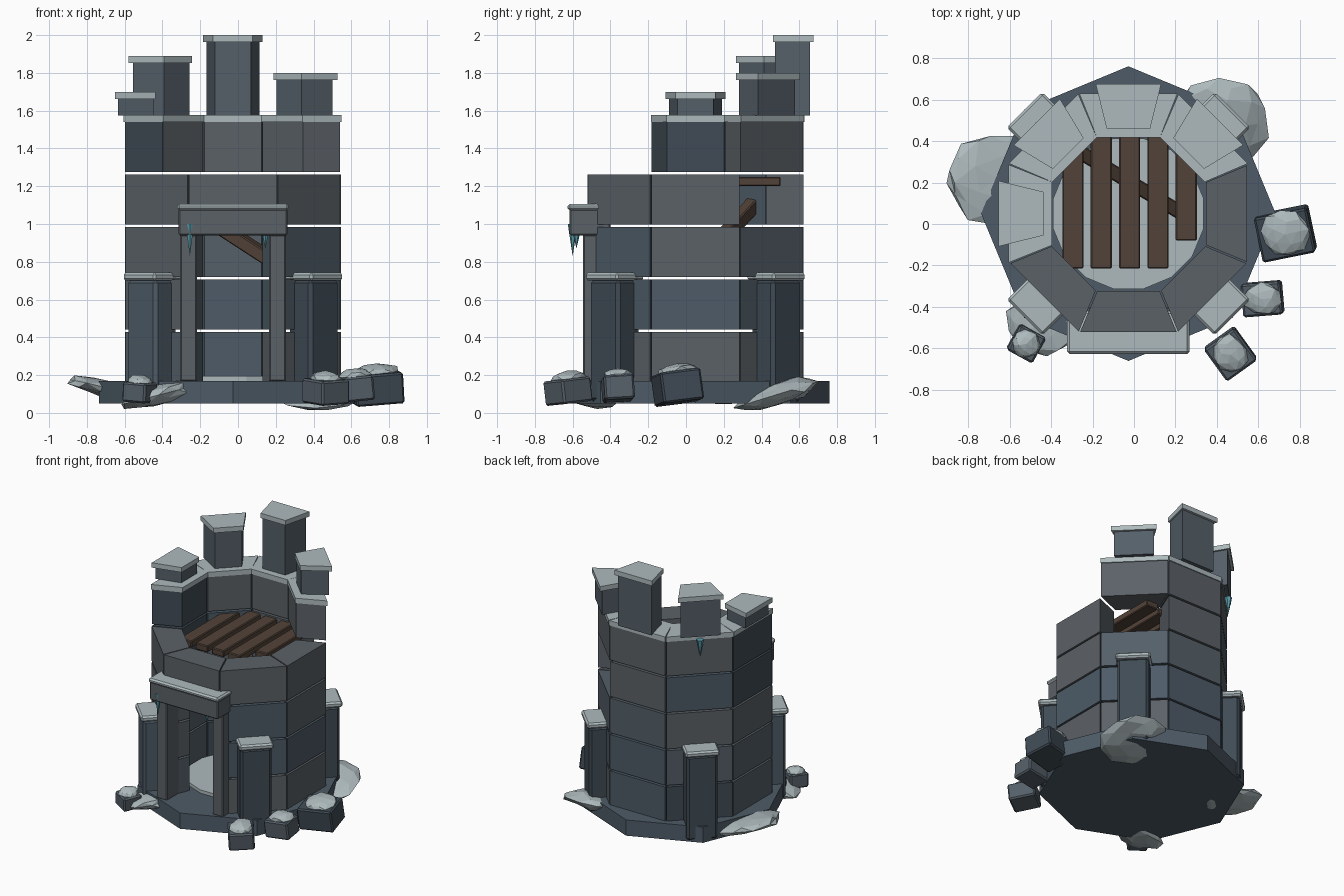
import bpy, bmesh, math, random
from mathutils import Vector, Matrix, Euler

if "Cube" in bpy.data.objects:
    bpy.data.objects.remove(bpy.data.objects["Cube"])

random.seed(4)
CX, CY = -0.027, 0.05          # tower axis
T = math.tan(math.pi / 8)


def material(name, r, g, b):
    m = bpy.data.materials.new(name)
    m.diffuse_color = (r, g, b, 1)
    m.use_nodes = True
    m.node_tree.nodes["Principled BSDF"].inputs["Base Color"].default_value = m.diffuse_color
    return m


SLATE = [material("slate_blue", .075, .105, .135), material("slate_grey", .105, .12, .135),
         material("slate_mid", .09, .115, .14), material("slate_dark", .05, .07, .09)]
SNOW = material("snow", .42, .49, .51)
WOOD = material("wood", .085, .055, .04)
ICE = material("ice", .10, .33, .40)


def make(name, bm, mat, bevel=0):
    bmesh.ops.recalc_face_normals(bm, faces=bm.faces)
    me = bpy.data.meshes.new(name)
    bm.to_mesh(me)
    bm.free()
    me.materials.append(mat)
    ob = bpy.data.objects.new(name, me)
    bpy.context.collection.objects.link(ob)
    if bevel:
        mod = ob.modifiers.new("bevel", 'BEVEL')
        mod.width, mod.segments = bevel, 1
    return ob


def prism(name, pts, z0, z1, mat, bevel=0):
    bm = bmesh.new()
    f = bm.faces.new([bm.verts.new((x, y, z0)) for x, y in pts])
    top = bmesh.ops.extrude_face_region(bm, geom=[f])["geom"]
    bmesh.ops.translate(bm, vec=(0, 0, z1 - z0),
                        verts=[v for v in top if isinstance(v, bmesh.types.BMVert)])
    return make(name, bm, mat, bevel)


def wedge(name, k, r0, r1, w0, w1, z0, z1, mat, bevel=0):
    """Block facing side k of the octagon, half-width w0 inside and w1 outside."""
    c, s = math.cos(k * math.pi / 4), math.sin(k * math.pi / 4)
    pts = [(CX + r * c - w * s, CY + r * s + w * c)
           for r, w in ((r0, -w0), (r1, -w1), (r1, w1), (r0, w0))]
    return prism(name, pts, z0, z1, mat, bevel)


def box(name, lo, hi, mat, bevel=0):
    return prism(name, [(lo[0], lo[1]), (hi[0], lo[1]), (hi[0], hi[1]), (lo[0], hi[1])],
                 lo[2], hi[2], mat, bevel)


def ngon(n, r, turn=0):
    return [(CX + r * math.cos(2 * math.pi * (i + turn) / n),
             CY + r * math.sin(2 * math.pi * (i + turn) / n)) for i in range(n)]


def lump(name, loc, radii, rot, sub=2, jitter=.12):
    """Faceted snow lump."""
    bm = bmesh.new()
    bmesh.ops.create_icosphere(bm, subdivisions=sub, radius=1)
    for v in bm.verts:
        v.co *= 1 + random.uniform(-jitter, jitter)
    bm.transform(Matrix.LocRotScale(Vector(loc), Euler(rot), Vector(radii)))
    return make(name, bm, SNOW)


def solid_box(name, loc, size, rot, mat, bevel):
    bm = bmesh.new()
    bmesh.ops.create_cube(bm, size=1)
    bm.transform(Matrix.LocRotScale(Vector(loc), rot, Vector(size)))
    return make(name, bm, mat, bevel)


# base and snowy floor
prism("base", ngon(8, .71), .05, .17, SLATE[0])
prism("floor_snow", ngon(16, .37, .5), .165, .195, SNOW)

# wall courses, with doorway and broken parts left out
present = [{0, 1, 2, 3, 4, 5, 7}] * 3 + [{0, 2, 3, 4, 5, 6, 7}, {1, 2, 3, 4}]
for row, sides in enumerate(present):
    z = .165 + row * .2775
    for k in sides:
        wedge(f"wall_block_{row}_{k}", k, .374, .571, .374 * T - .004, .571 * T - .004,
              z, z + .264, SLATE[random.choice((0, 1, 1, 2, 2, 3))])

# snow on the top course, and merlons with snow caps
for k, top in ((1, 1.80), (2, 2.0), (3, 1.89), (4, 1.70)):
    wedge(f"wall_snow_{k}", k, .368, .578, .368 * T, .578 * T - .003, 1.539, 1.577, SNOW)
    wedge(f"merlon_{k}", k, .42, .607, .095, .14, 1.575, top - .035, SLATE[2])
    wedge(f"merlon_snow_{k}", k, .41, .625, .105, .158, top - .037, top, SNOW)

# buttresses on the diagonals
for k in (1, 3, 5, 7):
    wedge(f"buttress_{k}", k, .52, .69, .11, .11, .06, .705, SLATE[3 if k != 5 else 0], .018)
    wedge(f"buttress_snow_{k}", k, .50, .708, .121, .121, .70, .743, SNOW, .012)

# doorway
for side, s in (("left", -1), ("right", 1)):
    x = CX + s * .236
    box(f"door_jamb_{side}", (x - .045, -.545, .165), (x + .045, -.40, .945), SLATE[1], .008)
box("door_lintel", (-.315, -.617, .94), (.261, -.40, 1.08), SLATE[1], .008)
box("door_lintel_snow", (-.322, -.627, 1.072), (.268, -.42, 1.107), SNOW, .012)

# plank deck and fallen beam
for i in range(5):
    x = -.345 + i * .1365
    y0, y1 = (-.08, .50) if i == 4 else (-.215, .40 if i == 0 else .46)
    box(f"deck_plank_{i}", (x, y0, 1.2), (x + .102, y1, 1.25), WOOD, .006)
a, b = Vector((-.35, .40, 1.15)), Vector((.25, .04, .76))
solid_box("fallen_beam", (a + b) / 2, (.07, .07, (b - a).length),
          (b - a).to_track_quat('Z', 'Y'), WOOD, .006)

# fallen stones with snow on top
stones = [((.73, -.045, .135), (.26, .22, .165), (.12, -.08, .2)),
          ((.62, -.36, .13), (.19, .16, .13), (.06, -.1, .08)),
          ((.465, -.625, .115), (.18, .19, .13), (.1, -.06, .62)),
          ((-.52, -.575, .11), (.14, .14, .105), (.05, .08, -.5))]
for i, (loc, size, rot) in enumerate(stones):
    solid_box(f"fallen_stone_{i}", loc, size, Euler(rot), SLATE[3 if i == 0 else 2], .01)
    lump(f"stone_snow_{i}", (loc[0], loc[1], loc[2] + size[2] * .52),
         (size[0] * .46, size[1] * .5, .038), rot, 2, .1)

# snow drifts
lump("drift_left", (-.67, .22, .12), (.24, .21, .05), (0, .25, .1))
lump("drift_back", (.41, .49, .1), (.23, .23, .06), (.3, 0, 0))
lump("drift_front", (-.42, -.47, .095), (.2, .15, .055), (0, -.25, 0))

# icicles
for i, (x, y, z, h, r) in enumerate(((-.255, -.60, 1.0, .17, .026), (.145, -.58, .98, .11, .026),
                                     (CX - .425, CY + .425, 1.55, .13, .026))):
    bm = bmesh.new()
    bmesh.ops.create_cone(bm, cap_ends=True, segments=6, radius1=0, radius2=r, depth=h,
                          matrix=Matrix.Translation((x, y, z - h / 2)))
    bmesh.ops.remove_doubles(bm, verts=bm.verts, dist=1e-5)
    make(f"icicle_{i}", bm, ICE)
